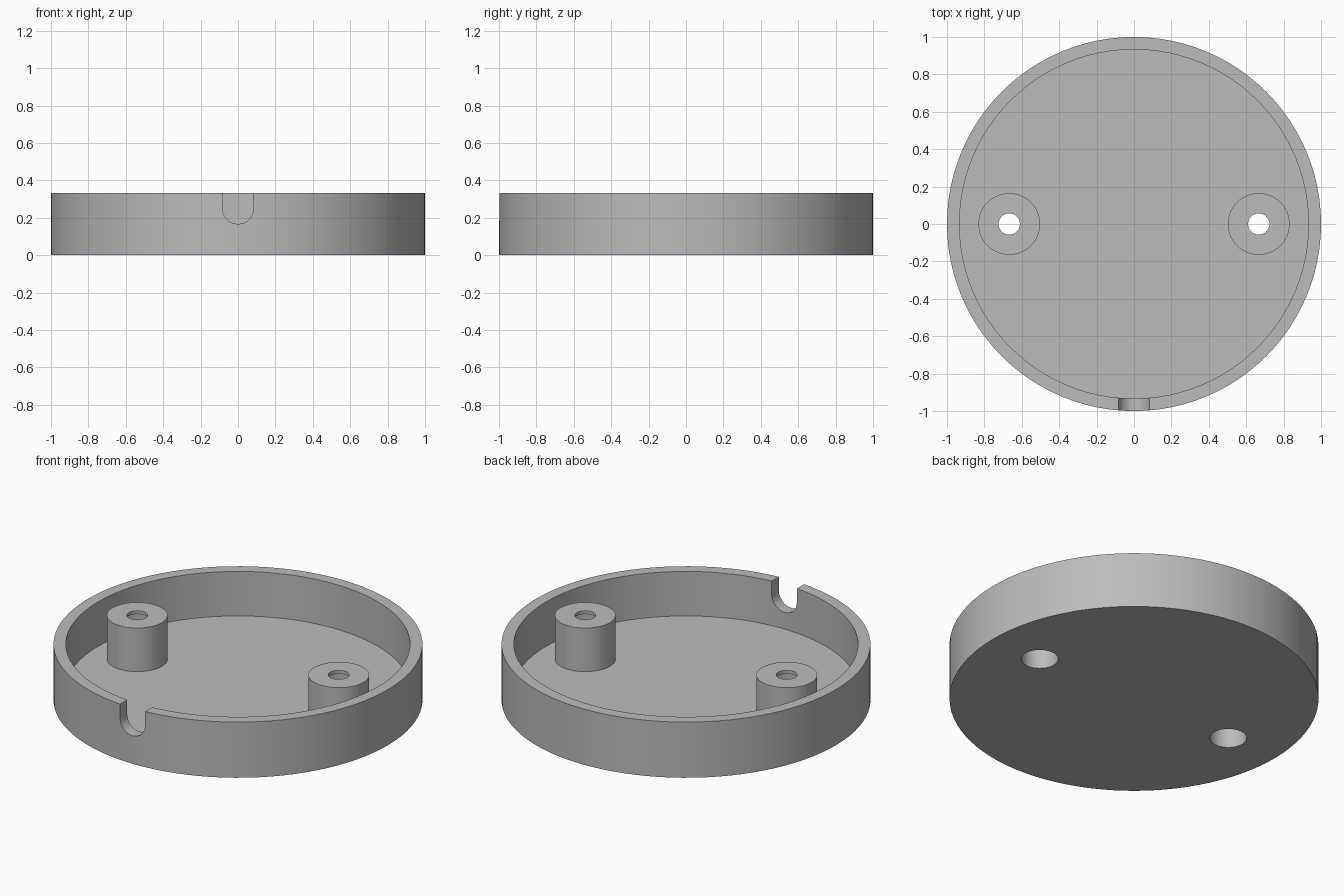
import bpy
import bmesh
import math

cube = bpy.data.objects.get("Cube")
if cube:
    bpy.data.objects.remove(cube, do_unlink=True)

# Main dimensions
HEIGHT, FLOOR = 0.333, 0.067
INNER_R = 0.933
BOSS_X, BOSS_R, BOSS_TOP = 0.667, 0.165, 0.328
HOLE_R, BORE_R, LEDGE = 0.057, 0.1, 0.02
SLOT_R, SLOT_Z = 0.083, 0.25

grey = bpy.data.materials.new("plain_grey")
grey.use_nodes = True
colour = (0.5, 0.5, 0.5, 1)
grey.diffuse_color = colour
grey.node_tree.nodes["Principled BSDF"].inputs["Base Color"].default_value = colour


def add_object(name, bm, x=0):
    bmesh.ops.remove_doubles(bm, verts=bm.verts, dist=1e-5)
    bmesh.ops.recalc_face_normals(bm, faces=bm.faces)
    mesh = bpy.data.meshes.new(name)
    bm.to_mesh(mesh)
    bm.free()
    mesh.materials.append(grey)
    obj = bpy.data.objects.new(name, mesh)
    obj.location.x = x
    bpy.context.collection.objects.link(obj)
    return obj


def lathe(name, profile, sides, closed=False, x=0):
    """Spin a radius/height profile around the z axis."""
    bm = bmesh.new()
    verts = [bm.verts.new((r, 0, z)) for r, z in profile]
    pairs = list(zip(verts, verts[1:]))
    if closed:
        pairs.append((verts[-1], verts[0]))
    edges = [bm.edges.new(p) for p in pairs]
    bmesh.ops.spin(bm, geom=verts + edges, cent=(0, 0, 0), axis=(0, 0, 1),
                   angle=2 * math.pi, steps=sides, use_merge=True)
    return add_object(name, bm, x)


def slot_cutter():
    """Round-bottomed notch, extruded through the front wall."""
    bm = bmesh.new()
    steps = 24
    outline = [(SLOT_R, HEIGHT + 0.1), (-SLOT_R, HEIGHT + 0.1)]
    for i in range(steps + 1):
        a = math.pi * (1 + i / steps)
        outline.append((SLOT_R * math.cos(a), SLOT_Z + SLOT_R * math.sin(a)))
    face = bm.faces.new([bm.verts.new((x, -1.1, z)) for x, z in outline])
    extruded = bmesh.ops.extrude_face_region(bm, geom=[face])["geom"]
    moved = [v for v in extruded if isinstance(v, bmesh.types.BMVert)]
    bmesh.ops.translate(bm, verts=moved, vec=(0, 0.4, 0))
    return add_object("slot_cutter", bm)


# Round tray: floor and rim
tray = lathe("round_tray", [(0, 0), (1, 0), (1, HEIGHT), (INNER_R, HEIGHT),
                            (INNER_R, FLOOR), (0, FLOOR)], 96)

# Cable slot and screw bores cut out of the tray
cutters = [slot_cutter()]
for x in (-BOSS_X, BOSS_X):
    cutters.append(lathe("bore_cutter", [(0, -0.1), (BORE_R, -0.1),
                                         (BORE_R, 0.2), (0, 0.2)], 48, x=x))
for cutter in cutters:
    cutter.hide_render = True
    mod = tray.modifiers.new("cut", 'BOOLEAN')
    mod.operation = 'DIFFERENCE'
    mod.solver = 'EXACT'
    mod.object = cutter
depsgraph = bpy.context.evaluated_depsgraph_get()
result = bpy.data.meshes.new_from_object(tray.evaluated_get(depsgraph))
tray.modifiers.clear()
tray.data = result
for cutter in cutters:
    bpy.data.objects.remove(cutter, do_unlink=True)

# Screw bosses: hollow from below, with a thin ledge at the top
parts = [tray]
for side, x in (("right", -BOSS_X), ("left", BOSS_X)):
    parts.append(lathe(side + "_screw_boss", [
        (BORE_R, FLOOR), (BOSS_R, FLOOR), (BOSS_R, BOSS_TOP), (HOLE_R, BOSS_TOP),
        (HOLE_R, BOSS_TOP - LEDGE), (BORE_R, BOSS_TOP - LEDGE)], 48, True, x))

# Smooth round walls, sharp rims
bpy.ops.object.select_all(action='DESELECT')
for part in parts:
    part.select_set(True)
bpy.context.view_layer.objects.active = tray
bpy.ops.object.shade_smooth_by_angle(angle=math.radians(30))
